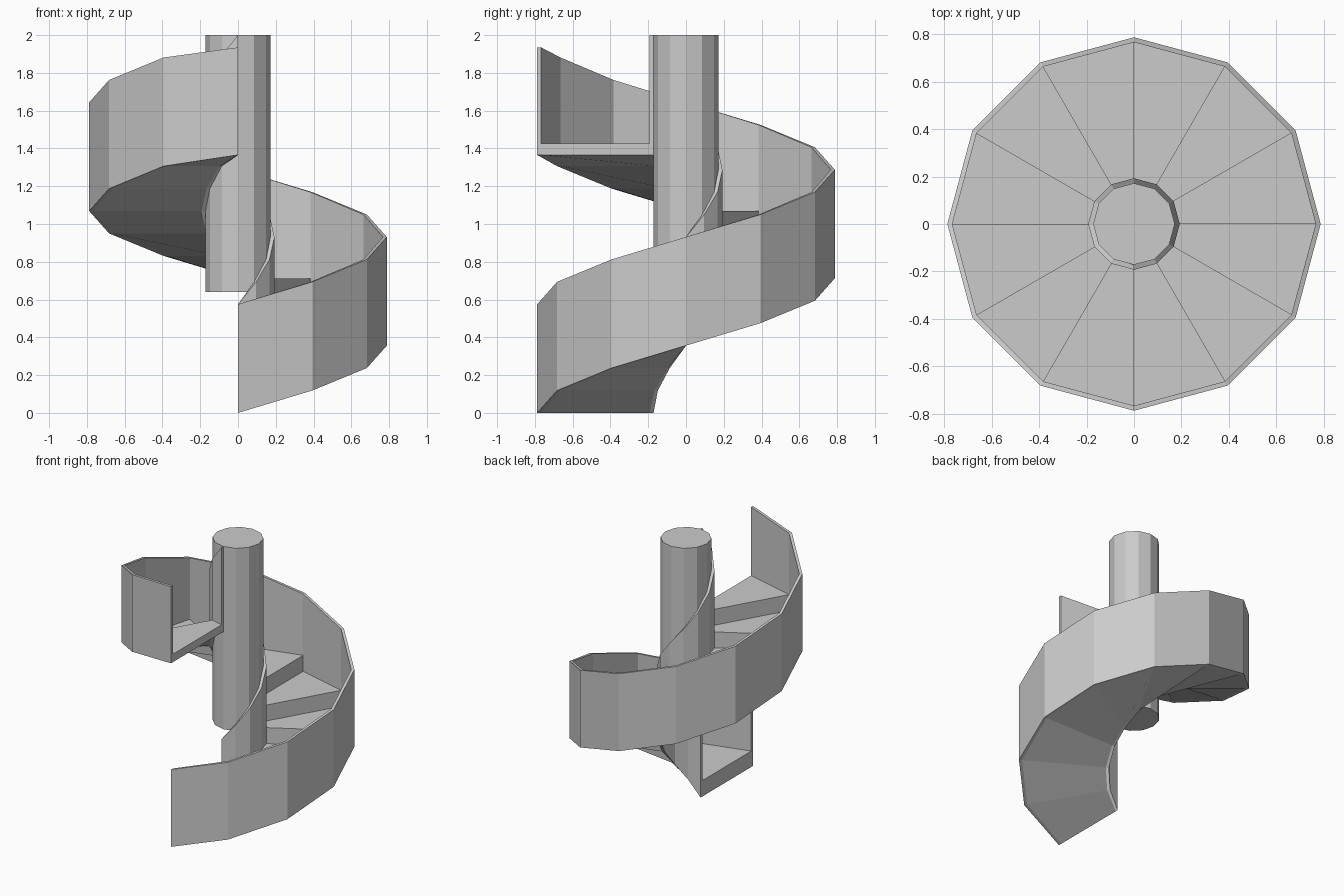
import bpy, bmesh
from math import sin, cos, radians

if "Cube" in bpy.data.objects:
    bpy.data.objects.remove(bpy.data.objects["Cube"])

STEPS = 12
RISE = 1.425 / STEPS
WALL = 0.575                     # parapet height above the underside
R_CORE, R_IN, R_OUT, R_EDGE = 0.172, 0.193, 0.767, 0.788


def pt(r, i, z):
    a = radians(-90 + 30 * i)
    return (r * cos(a), r * sin(a), z)


def under(i):
    # the underside levels off to half a rise on the last step
    return RISE * (i if i < STEPS else STEPS - 0.5)


def make(name, polys):
    bm = bmesh.new()
    for poly in polys:
        bm.faces.new([bm.verts.new(p) for p in poly])
    bmesh.ops.remove_doubles(bm, verts=bm.verts, dist=1e-5)
    bmesh.ops.recalc_face_normals(bm, faces=bm.faces)
    me = bpy.data.meshes.new(name)
    bm.to_mesh(me)
    bm.free()
    ob = bpy.data.objects.new(name, me)
    bpy.context.collection.objects.link(ob)
    return ob


def spiral_wall(name, r0, r1, end_top):
    # rectangular section swept up the helix, capped at both ends
    rings = []
    for i in range(STEPS + 1):
        b = under(i)
        t = end_top if i == STEPS else b + WALL
        rings.append([pt(r0, i, b), pt(r1, i, b), pt(r1, i, t), pt(r0, i, t)])
    polys = [rings[0], rings[-1]]
    for a, b in zip(rings, rings[1:]):
        for k in range(4):
            n = (k + 1) % 4
            polys.append([a[k], a[n], b[n], b[k]])
    return make(name, polys)


# Parapets
spiral_wall("outer_parapet", R_OUT, R_EDGE, 1.935)
spiral_wall("inner_parapet", R_CORE, R_IN, 2.0)

# Wedge steps: riser, flat tread, sloping underside
polys = []
for i in range(STEPS):
    lo, hi = i * RISE, (i + 1) * RISE
    polys.append([pt(R_IN, i, lo), pt(R_OUT, i, lo), pt(R_OUT, i, hi), pt(R_IN, i, hi)])
    polys.append([pt(R_IN, i, hi), pt(R_OUT, i, hi), pt(R_OUT, i + 1, hi), pt(R_IN, i + 1, hi)])
    u0, u1 = under(i), under(i + 1)
    polys.append([pt(R_IN, i, u0), pt(R_IN, i + 1, u1), pt(R_OUT, i + 1, u1), pt(R_OUT, i, u0)])
# back face of the top step
e, top = under(STEPS), STEPS * RISE
polys.append([pt(R_IN, STEPS, e), pt(R_OUT, STEPS, e), pt(R_OUT, STEPS, top), pt(R_IN, STEPS, top)])
make("steps", polys)

# Central column
Z0, Z1 = 0.64, 2.0
low = [pt(R_CORE, i, Z0) for i in range(12)]
high = [pt(R_CORE, i, Z1) for i in range(12)]
sides = [[low[i], low[(i + 1) % 12], high[(i + 1) % 12], high[i]] for i in range(12)]
make("column", [low, high] + sides)
